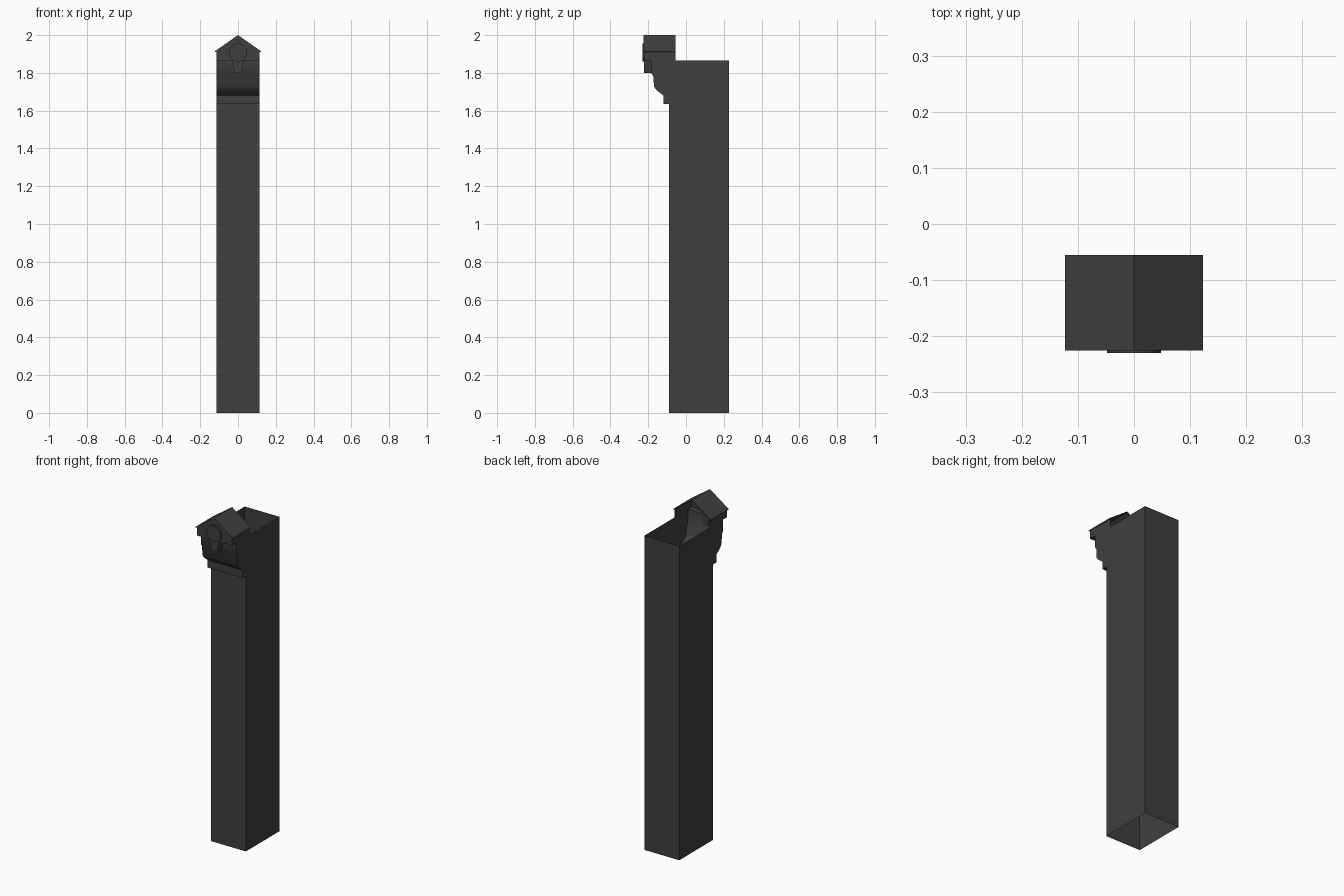
import bpy, bmesh, math

cube = bpy.data.objects.get("Cube")
if cube:
    bpy.data.objects.remove(cube)

stone = bpy.data.materials.new("dark grey stone")
stone.use_nodes = True
COLOR = (0.05, 0.05, 0.05, 1)
stone.diffuse_color = COLOR
stone.node_tree.nodes["Principled BSDF"].inputs["Base Color"].default_value = COLOR

HALF = 0.115          # half width of the shaft
BACK, FRONT = 0.227, -0.09
TOP, EAVE, RIDGE = 1.865, 1.915, 2.0
GABLE, REAR = -0.222, -0.055


def finish(name, bm, smooth=None):
    mesh = bpy.data.meshes.new(name)
    bm.to_mesh(mesh)
    bm.free()
    mesh.materials.append(stone)
    obj = bpy.data.objects.new(name, mesh)
    bpy.context.collection.objects.link(obj)
    if smooth:
        bpy.ops.object.select_all(action='DESELECT')
        obj.select_set(True)
        bpy.context.view_layer.objects.active = obj
        bpy.ops.object.shade_smooth_by_angle(angle=math.radians(smooth))
    return obj


def panel(name, points):
    bm = bmesh.new()
    bm.faces.new([bm.verts.new(p) for p in points])
    return finish(name, bm)


def sheet(name, path, half, smooth=None):
    """Sweep a (y, z) path across x."""
    bm = bmesh.new()
    rows = [[bm.verts.new((s * half, y, z)) for s in (-1, 1)] for y, z in path]
    for a, b in zip(rows, rows[1:]):
        bm.faces.new((a[0], a[1], b[1], b[0]))
    return finish(name, bm, smooth)


def slab(name, outline, y0, y1):
    """Extrude an (x, z) outline from y0 back to y1."""
    bm = bmesh.new()
    face = bm.faces.new([bm.verts.new((x, y0, z)) for x, z in outline])
    new = bmesh.ops.extrude_face_region(bm, geom=[face])["geom"]
    moved = [v for v in new if isinstance(v, bmesh.types.BMVert)]
    bmesh.ops.translate(bm, verts=moved, vec=(0, y1 - y0, 0))
    bmesh.ops.recalc_face_normals(bm, faces=bm.faces)
    return finish(name, bm)


# Corbel moulding, from the shaft up to the gable
corbel = [(FRONT, 1.635), (-0.12, 1.635), (-0.12, 1.68), (-0.135, 1.692),
          (-0.155, 1.708), (-0.17, 1.728), (-0.172, 1.78), (-0.183, 1.797),
          (-0.183, TOP), (GABLE, TOP)]

# Open shaft
sheet("front_wall", [(FRONT, 0), (FRONT, 1.635)], HALF)
sheet("back_wall", [(BACK, TOP), (BACK, 0)], HALF)
side = [(FRONT, 0)] + corbel + [(GABLE, EAVE), (REAR, EAVE), (REAR, TOP),
                                (BACK, TOP), (BACK, 0)]
for name, s in (("left_wall", 1), ("right_wall", -1)):
    outline = [(s * HALF, y, z) for y, z in side]
    panel(name, outline[::-1] if s > 0 else outline)

sheet("corbel_moulding", corbel, HALF, smooth=50)

# Gable front and pitched roof, left open behind
panel("gable_front", [(x, GABLE, z) for x, z in (
    (-HALF, TOP), (HALF, TOP), (HALF, EAVE), (0, RIDGE - 0.004), (-HALF, EAVE))])
slab("pitched_roof", [(-0.123, 1.914), (0, RIDGE), (0.123, 1.914),
                      (0.12, 1.909), (0, 1.994), (-0.12, 1.909)], -0.225, REAR)

# Round boss with a tapering keystone below it
circle = [(0.048 * math.cos(i * math.tau / 24), 1.908 + 0.048 * math.sin(i * math.tau / 24))
          for i in range(24)]
slab("round_boss", circle, -0.23, GABLE)
slab("keystone", [(-0.032, TOP), (-0.018, 1.80), (0.018, 1.80), (0.032, TOP)],
     GABLE, -0.18)
